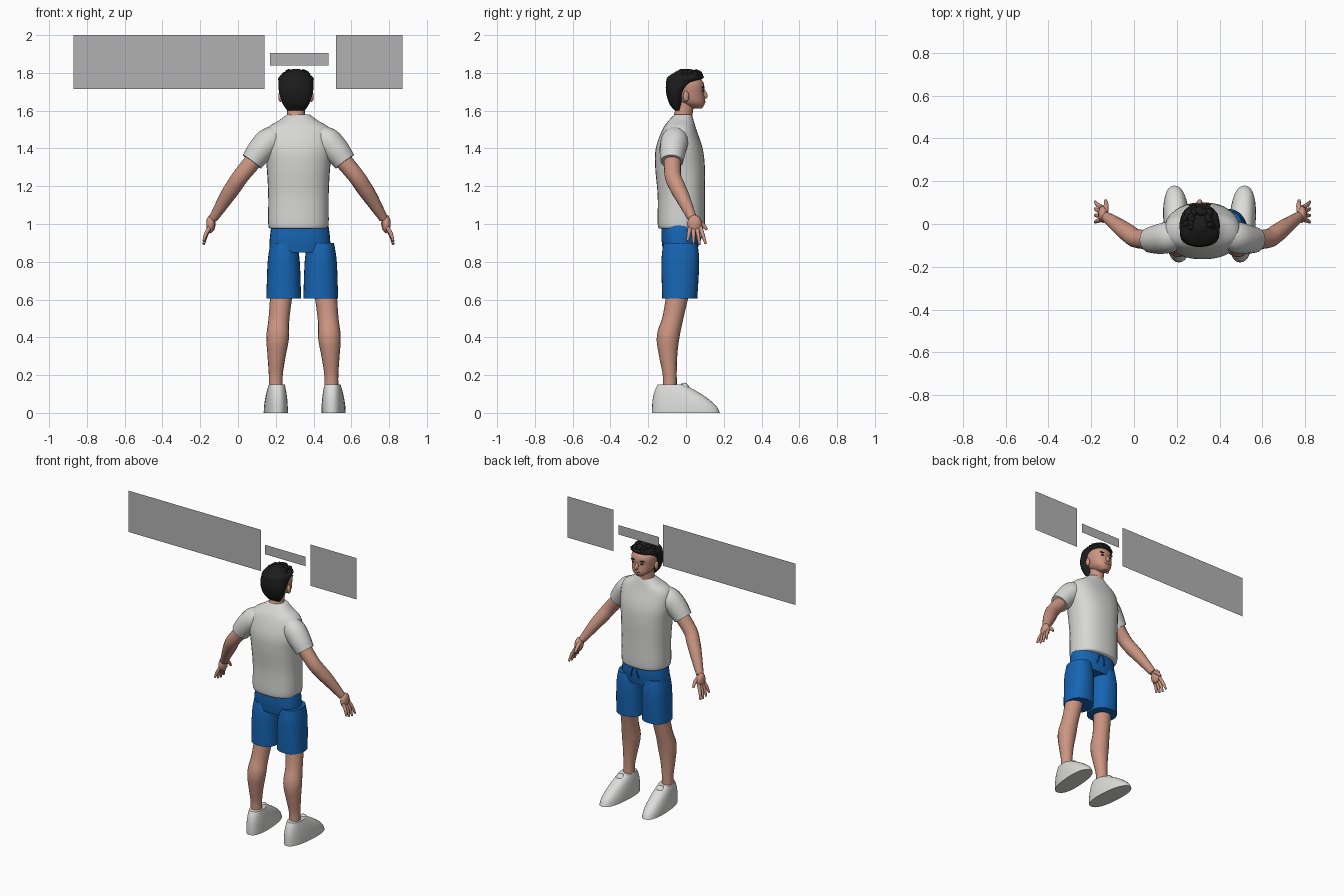
import bpy, bmesh, math, random
from mathutils import Vector

random.seed(4)
cube = bpy.data.objects.get("Cube")
if cube:
    bpy.data.objects.remove(cube, do_unlink=True)


def material(name, red, green, blue):
    mat = bpy.data.materials.new(name)
    mat.use_nodes = True
    mat.diffuse_color = (red, green, blue, 1)
    shader = mat.node_tree.nodes["Principled BSDF"]
    shader.inputs["Base Color"].default_value = mat.diffuse_color
    return mat


SKIN = material("skin", .6, .3, .22)
SHIRT = material("shirt_white", .68, .68, .67)
SHOE = material("shoe_white", .72, .72, .71)
BLUE = material("shorts_blue", .008, .13, .45)
HAIR = material("hair_black", .012, .012, .012)
GREY = material("panel_grey", .45, .45, .45)


def finish(name, bm, mat):
    bmesh.ops.recalc_face_normals(bm, faces=bm.faces)
    mesh = bpy.data.meshes.new(name)
    bm.to_mesh(mesh)
    bm.free()
    mesh.materials.append(mat)
    obj = bpy.data.objects.new(name, mesh)
    bpy.context.collection.objects.link(obj)
    bpy.ops.object.select_all(action='DESELECT')
    obj.select_set(True)
    bpy.context.view_layer.objects.active = obj
    bpy.ops.object.shade_smooth_by_angle(angle=math.radians(50))
    return obj


def refine(rows, steps=5):
    """Catmull-Rom interpolation through a few control rows."""
    rows = [Vector(row) for row in rows]
    result = []
    for before, a, b, after in zip(rows[:1] + rows, rows, rows[1:], rows[2:] + rows[-1:]):
        for step in range(steps):
            t = step / steps
            result.append(a + t / 2 * ((b - before)
                          + t * (2 * before - 5 * a + 4 * b - after)
                          + t * t * (3 * a - before - 3 * b + after)))
    return result + [rows[-1]]


def bridge(name, rings, mat):
    bm = bmesh.new()
    loops = [[bm.verts.new(point) for point in ring] for ring in rings]
    for lower, upper in zip(loops, loops[1:]):
        for i in range(len(lower)):
            bm.faces.new((lower[i - 1], lower[i], upper[i], upper[i - 1]))
    bm.faces.new(loops[0])
    bm.faces.new(loops[-1])
    return finish(name, bm, mat)


def circle(sides):
    angles = [math.tau * i / sides for i in range(sides)]
    return [(math.cos(a), math.sin(a)) for a in angles]


def stack(name, x, rows, mat, squareness=.9):
    """Horizontal rounded slices given as (height, half width, back, front)."""
    def soften(value):
        return math.copysign(abs(value) ** squareness, value)

    rings = []
    for z, half, back, front in refine(rows):
        middle, depth = (back + front) / 2, (front - back) / 2
        rings.append([(x + half * soften(c), middle + depth * soften(s), z)
                      for c, s in circle(32)])
    return bridge(name, rings, mat)


def tube(name, points, mat, sides=16):
    """Round tube through (x, y, z, radius) points."""
    points = refine(points)
    rings = []
    for i, point in enumerate(points):
        ahead, behind = points[min(i + 1, len(points) - 1)], points[max(i - 1, 0)]
        along = (ahead - behind).xyz.normalized()
        across = along.cross(Vector((0, 1, .01))).normalized()
        other = along.cross(across)
        rings.append([point.xyz + point.w * (c * across + s * other) for c, s in circle(sides)])
    return bridge(name, rings, mat)


def blob(name, location, size, mat, detail=2):
    bm = bmesh.new()
    bmesh.ops.create_icosphere(bm, subdivisions=detail, radius=1)
    bmesh.ops.scale(bm, vec=size, verts=bm.verts)
    bmesh.ops.translate(bm, vec=location, verts=bm.verts)
    return finish(name, bm, mat)


def panel(name, left, right, bottom, top, y=.05):
    bm = bmesh.new()
    corners = ((left, bottom), (right, bottom), (right, top), (left, top))
    bm.faces.new([bm.verts.new((x, y, z)) for x, z in corners])
    finish(name, bm, GREY)


# Flat panels behind the head
panel("wide_panel", -.87, .14, .715 + 1, 2)
panel("thin_panel", .17, .48, 1.84, 1.905)
panel("square_panel", .52, .87, .715 + 1, 2)

# Body centre lines
WAIST, HIPS, HEAD = .32, .34, .307

# Shirt body and shorts hips
stack("shirt_body", WAIST, [
    (.975, .15, -.14, .09), (1, .16, -.15, .1), (1.15, .16, -.15, .1),
    (1.3, .168, -.163, .1), (1.4, .18, -.16, .088), (1.5, .17, -.125, .055),
    (1.55, .1, -.09, .04), (1.58, .06, -.06, .03)], SHIRT, .85)
stack("shorts_hips", .328, [
    (.85, .16, -.12, .06), (.92, .16, -.13, .07), (1, .15, -.13, .07)], BLUE, .85)

for s, side in ((1, "left"), (-1, "right")):
    def mirrored(centre, *points):
        return [(centre + s * x, y, z, radius) for x, y, z, radius in points]

    # Shorts leg, bare leg and waist cord
    stack(side + "_shorts_leg", HIPS + s * .098, [
        (.605, .092, -.126, .06), (.8, .085, -.13, .07), (.9, .07, -.12, .06)], BLUE, .87)
    tube(side + "_leg", mirrored(.347,
        (.147, -.085, .1, .038), (.147, -.086, .2, .037), (.143, -.094, .3, .048),
        (.137, -.095, .4, .06), (.13, -.07, .5, .055), (.115, -.04, .65, .06)), SKIN)
    tube(side + "_waist_cord", mirrored(HIPS,
        (.01, .07, .97, .004), (.02, .08, .94, .004), (.03, .07, .9, .004)), BLUE)

    # Shoe: the instep falls away from the ankle to the toe
    rows = []
    for level in range(6):
        rise = level / 5
        rows.append((.15 * rise, .062 - .02 * rise ** 2,
                     .03 * rise ** 3 - .18, .18 - .19 * rise ** 1.6))
    shoe = stack(side + "_shoe", 0, rows, SHOE, .85)
    tongue = blob(side + "_shoe_tongue", (0, -.01, .125), (.03, .03, .035), SHOE)
    for part in (shoe, tongue):
        part.location.x = .353 + s * .153
        part.rotation_euler.z = -s * .07

    # Sleeve and arm
    tube(side + "_sleeve", mirrored(WAIST,
        (.09, -.05, 1.47, .055), (.15, -.06, 1.44, .073),
        (.2, -.07, 1.39, .07), (.246, -.075, 1.33, .06)), SHIRT)
    tube(side + "_arm", mirrored(WAIST,
        (.2, -.07, 1.38, .048), (.3, -.07, 1.26, .044), (.345, -.045, 1.195, .043),
        (.385, -.015, 1.135, .038), (.45, .033, 1.03, .024)), SKIN)

    # Hand: palm, four spread fingers and thumb
    blob(side + "_palm", (WAIST + s * .465, .045, 1), (.024, .04, .05), SKIN)
    for finger in range(4):
        y = .022 + .018 * finger
        spread = .014 * (finger - 1)
        length = .095 - .005 * (finger - 2) ** 2
        tube(side + "_finger", mirrored(WAIST,
            (.468, y, .985, .011), (.49, y + spread / 2, .985 - length / 2, .01),
            (.502, y + spread, .985 - length, .006)), SKIN)
    tube(side + "_thumb", mirrored(WAIST,
        (.455, .055, 1.02, .014), (.45, .085, 1, .012), (.452, .11, .97, .007)), SKIN)

    # Ear, eye and eyebrow
    blob(side + "_ear", (HEAD + s * .082, 0, 1.675), (.012, .017, .03), SKIN)
    blob(side + "_eye", (HEAD + s * .031, .088, 1.706), (.012, .006, .005), HAIR)
    blob(side + "_eyebrow", (HEAD + s * .033, .09, 1.724), (.02, .007, .005), HAIR)

# Neck, head and face
tube("neck", [(HEAD, -.025, 1.52, .055), (HEAD, -.01, 1.6, .047), (HEAD, 0, 1.68, .05)], SKIN)
stack("head", HEAD, [
    (1.612, .022, .03, .085), (1.64, .058, -.03, .1), (1.69, .075, -.07, .096),
    (1.75, .076, -.08, .092), (1.8, .03, -.03, .04)], SKIN)
tube("nose", [(HEAD, .088, 1.715, .006), (HEAD, .103, 1.68, .012),
              (HEAD, .095, 1.668, .008)], SKIN)
blob("lips", (HEAD, .096, 1.648), (.022, .008, .007), SKIN)

# Hair cap with loose curls over the top and fringe
stack("hair_cap", HEAD, [
    (1.6, .046, -.06, -.03), (1.64, .072, -.09, -.02), (1.7, .09, -.106, 0),
    (1.75, .092, -.105, .05), (1.78, .088, -.095, .095), (1.82, .02, -.03, .02)], HAIR)
for curl in range(34):
    angle = random.uniform(-.5, math.pi + .5)
    reach = random.uniform(.45, .95)
    spot = (HEAD + .082 * reach * math.cos(angle), .01 + .088 * reach * math.sin(angle),
            1.813 - .05 * reach ** 3)
    blob("hair_curl", spot, (.019, .019, .013), HAIR, 1)
